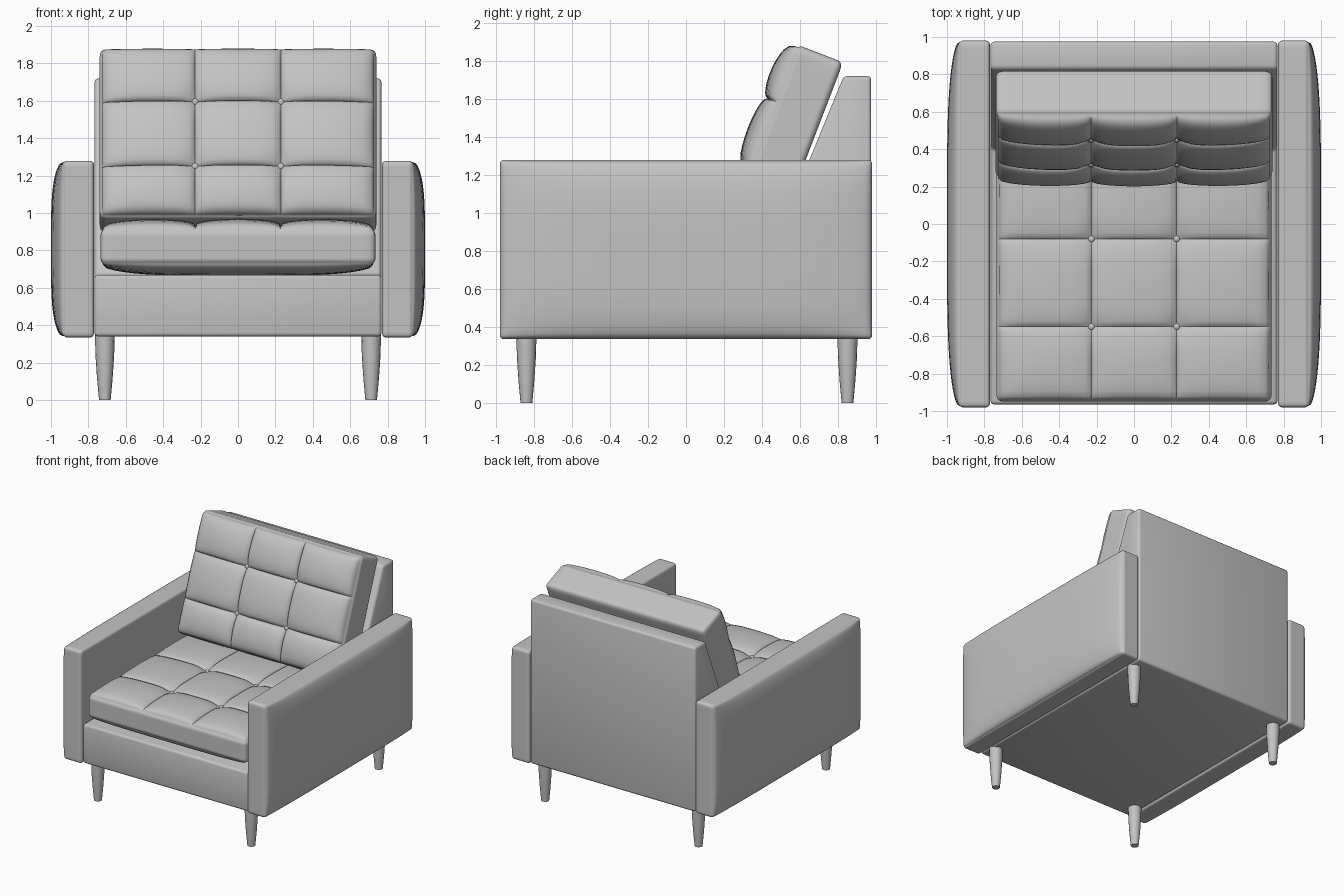
import bpy, bmesh, math
from mathutils import Matrix, Vector

if "Cube" in bpy.data.objects:
    bpy.data.objects.remove(bpy.data.objects["Cube"], do_unlink=True)

GREY = (0.55, 0.55, 0.55, 1.0)
mat = bpy.data.materials.new("grey_upholstery")
mat.use_nodes = True
mat.diffuse_color = GREY
mat.node_tree.nodes["Principled BSDF"].inputs["Base Color"].default_value = GREY


def finish(name, bm, angle=40):
    bmesh.ops.recalc_face_normals(bm, faces=bm.faces)
    me = bpy.data.meshes.new(name)
    bm.to_mesh(me)
    bm.free()
    me.materials.append(mat)
    ob = bpy.data.objects.new(name, me)
    bpy.context.collection.objects.link(ob)
    bpy.ops.object.select_all(action='DESELECT')
    ob.select_set(True)
    bpy.context.view_layer.objects.active = ob
    bpy.ops.object.shade_smooth_by_angle(angle=math.radians(angle))
    return ob


N = 36


def knots(seams):
    """Grid lines over -1..1, packed closer at seams: (position, place in panel)."""
    ends = [-1, *seams, 1]
    m = N // (len(ends) - 1)
    out = []
    for a, b in zip(ends, ends[1:]):
        for i in range(m):
            s = -math.cos(math.pi * i / m)
            out.append((a + (b - a) * (s + 1) / 2, s))
    return out + [(1.0, 1.0)]


def padded(name, half, r, matrix, su=(), sv=(), crown=0.0, tuft=0.0, pit=0.0, under=0.0):
    """Rounded box whose +z face is padded, with sewn seams and button pits."""
    ku, kv, kw = knots(su), knots(sv), knots(())
    bm = bmesh.new()
    bmesh.ops.create_cube(bm, size=2)
    bmesh.ops.subdivide_edges(bm, edges=bm.edges[:], cuts=N - 1, use_grid_fill=True)
    for v in bm.verts:
        i, j, k = (round((c + 1) / 2 * N) for c in v.co)
        (u, a), (w, b), (t, _) = ku[i], kv[j], kw[k]
        p = Vector((u * half[0], w * half[1], t * half[2]))
        core = Vector([max(-h + r, min(h - r, c)) for c, h in zip(p, half)])
        d = p - core
        if d.length > 1e-6:
            p = core + d.normalized() * r
        dome = (1 - abs(u) ** 4) * (1 - abs(w) ** 4)
        if k == N:
            h = crown * dome ** 0.6
            h += tuft * max(0, (1 - a * a) * (1 - b * b)) ** 0.4
            for x in su:
                for y in sv:
                    q = ((u - x) * half[0]) ** 2 + ((w - y) * half[1]) ** 2
                    h -= pit * math.exp(-q / 0.06 ** 2)
            p.z += h
        elif k == 0:
            p.z -= under * dome ** 0.6
        v.co = matrix @ p
    finish(name, bm)
    # Small round buttons where the seams cross
    for x in su:
        for y in sv:
            bb = bmesh.new()
            z = half[2] + crown * ((1 - abs(x) ** 4) * (1 - abs(y) ** 4)) ** 0.6 - pit + 0.004
            bmesh.ops.create_uvsphere(bb, u_segments=12, v_segments=8, radius=0.018)
            bmesh.ops.transform(bb, verts=bb.verts, matrix=matrix @ Matrix.Translation(
                (x * half[0], y * half[1], z)) @ Matrix.Diagonal((1, 1, 0.6, 1)))
            finish(name + "_button", bb)


# Frame: seat base and sloped backrest in one side profile
bm = bmesh.new()
side = [(-0.965, 0.34), (0.975, 0.34), (0.975, 1.72), (0.83, 1.72), (0.40, 0.67), (-0.965, 0.67)]
face = bm.faces.new([bm.verts.new((-0.767, y, z)) for y, z in side])
ext = bmesh.ops.extrude_face_region(bm, geom=[face])
bmesh.ops.translate(bm, vec=(1.534, 0, 0),
                    verts=[g for g in ext["geom"] if isinstance(g, bmesh.types.BMVert)])
bmesh.ops.recalc_face_normals(bm, faces=bm.faces)
bmesh.ops.bevel(bm, geom=bm.edges[:], offset=0.02, segments=3, profile=0.5, affect='EDGES')
finish("frame", bm)

# Armrests: slabs with a padded outer side
for sx, label in ((1, "left"), (-1, "right")):
    m = Matrix(((0, 0, sx, sx * 0.8525), (1, 0, 0, 0), (0, 1, 0, 0.807), (0, 0, 0, 1)))
    padded(label + "_armrest", (0.98, 0.472, 0.0825), 0.022, m, crown=0.065)

# Seat cushion
padded("seat_cushion", (0.735, 0.685, 0.095), 0.035, Matrix.Translation((0, -0.265, 0.82)),
       su=(-0.31, 0.31), sv=(-0.415, 0.27), crown=0.02, tuft=0.035, pit=0.02, under=0.06)

# Back cushion, leaning on the backrest
lean = math.radians(21)
c, s = math.cos(lean), math.sin(lean)
m = Matrix(((1, 0, 0, 0), (0, s, -c, 1.485 * s), (0, c, s, 1.485 * c), (0, 0, 0, 1)))
padded("back_cushion", (0.74, 0.485, 0.13), 0.035, m,
       su=(-0.31, 0.31), sv=(-0.42, 0.34), crown=0.04, tuft=0.045, pit=0.02)

# Tapered legs
for x, lx in ((0.712, "left"), (-0.712, "right")):
    for y, ly in ((-0.84, "front"), (0.85, "back")):
        bm = bmesh.new()
        rings = []
        for z, r in ((0, 0.031), (0.12, 0.042), (0.24, 0.050), (0.36, 0.053)):
            rings.append([bm.verts.new((x + r * math.cos(k * math.pi / 8),
                                        y + r * math.sin(k * math.pi / 8), z)) for k in range(16)])
        for lo, hi in zip(rings, rings[1:]):
            for k in range(16):
                bm.faces.new((lo[k], lo[(k + 1) % 16], hi[(k + 1) % 16], hi[k]))
        bm.faces.new(rings[0])
        bm.faces.new(rings[-1])
        finish(f"{ly}_{lx}_leg", bm)
